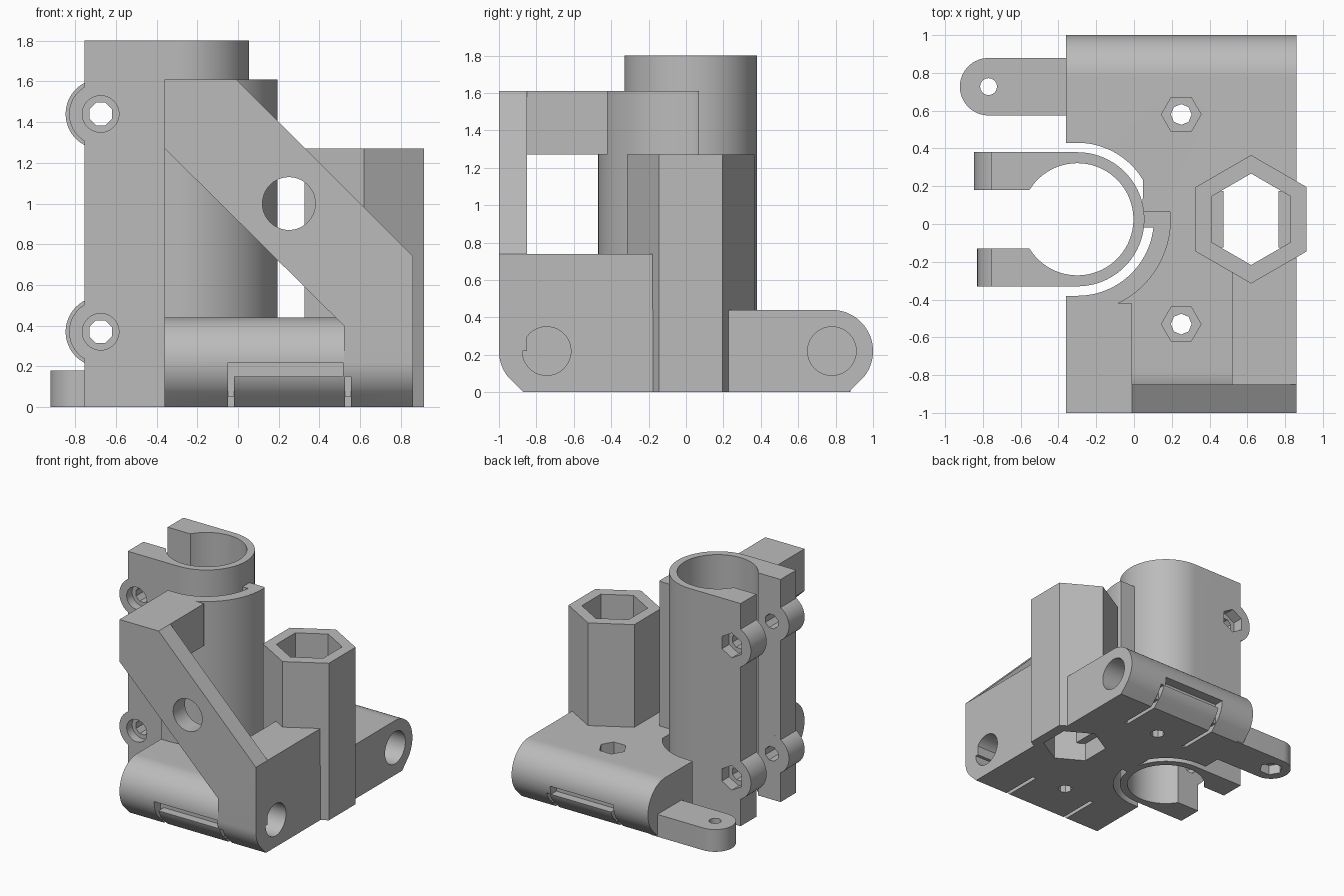
import bpy, bmesh
from math import cos, sin, radians

default = bpy.data.objects.get("Cube")
if default:
    bpy.data.objects.remove(default, do_unlink=True)

grey = bpy.data.materials.new("plain_grey")
grey.use_nodes = True
colour = (0.5, 0.5, 0.5, 1)
grey.diffuse_color = colour
grey.node_tree.nodes["Principled BSDF"].inputs["Base Color"].default_value = colour


def arc(cx, cy, r, a, b, n=32):
    steps = [radians(a + (b - a) * i / n) for i in range(n + 1)]
    return [(cx + r * cos(t), cy + r * sin(t)) for t in steps]


def ring(cx, cy, r, n=40, turn=0):
    return arc(cx, cy, r, turn, turn + 360, n)[:-1]


def rect(a, b, c, d):
    return [(a, c), (b, c), (b, d), (a, d)]


def prism(name, pts, axis, lo, hi):
    """Extrude a 2D outline along an axis."""
    place = {"x": lambda p, h: (h, p[0], p[1]),
             "y": lambda p, h: (p[0], h, p[1]),
             "z": lambda p, h: (p[0], p[1], h)}[axis]
    bm = bmesh.new()
    low = [bm.verts.new(place(p, lo)) for p in pts]
    high = [bm.verts.new(place(p, hi)) for p in pts]
    bm.faces.new(low)
    bm.faces.new(high)
    for i in range(len(pts)):
        j = (i + 1) % len(pts)
        bm.faces.new((low[i], low[j], high[j], high[i]))
    bmesh.ops.recalc_face_normals(bm, faces=bm.faces)
    mesh = bpy.data.meshes.new(name)
    bm.to_mesh(mesh)
    bm.free()
    mesh.materials.append(grey)
    ob = bpy.data.objects.new(name, mesh)
    bpy.context.collection.objects.link(ob)
    return ob


def activate(ob):
    bpy.ops.object.select_all(action="DESELECT")
    ob.select_set(True)
    bpy.context.view_layer.objects.active = ob


def cut(parts, cutters):
    for ob in parts:
        activate(ob)
        for c in cutters:
            mod = ob.modifiers.new("cut", "BOOLEAN")
            mod.operation = "DIFFERENCE"
            mod.solver = "EXACT"
            mod.object = c
            bpy.ops.object.modifier_apply(modifier=mod.name)
    for c in cutters:
        bpy.data.objects.remove(c, do_unlink=True)


CX, CY = -0.3, 0.025      # clamp tube centre
HX = 0.62                 # hexagonal column centre
parts = []

# Base with rounded long edges
back_edge = arc(0.78, 0.22, 0.22, 90, -40) + [(0.87, 0)]
front_edge = [(-y, z) for y, z in reversed(back_edge)]
base = prism("base", back_edge + front_edge, "x", -0.36, 0.86)

# Corner block and diagonal brace
block = prism("corner_block", [(-0.18, 0.74), (-1, 0.74)] +
              arc(-0.78, 0.22, 0.22, 180, 220, 10) +
              [(-0.87, 0), (-0.18, 0)], "x", 0.52, 0.86)
brace = prism("diagonal_brace", [(-0.36, 1.61), (-0.01, 1.61), (0.86, 0.74), (0.86, 0.22),
              (0.52, 0.22), (0.52, 0.4), (-0.36, 1.27)], "y", -1, -0.85)
cut([brace], [prism("brace_hole", ring(0.25, 1, 0.13), "y", -1.1, -0.7)])

# Top arm and curved wall around the clamp
arm = prism("top_arm", rect(-0.36, -0.01, -0.9, -0.42), "z", 1.27, 1.61)
wall = prism("curved_wall", [(-0.36, CY - 0.495)] + arc(CX, CY, 0.495, -90, 4) +
             [(0.19, 0.07), (0.045, 0.07), (0.045, -0.02)] +
             arc(CX, CY, 0.405, -6, -90) + [(-0.36, CY - 0.405)], "z", 0.3, 1.61)

# Clearance gap between base and clamp
gap = prism("gap_cutter", arc(CX, CY, 0.405, -90, -6) + [(0.045, -0.02)] +
            arc(CX, CY, 0.405, 31, 90) + [(-0.5, 0.43), (-0.5, -0.38)], "z", -0.1, 0.6)
cut([base], [gap])

# Hexagonal column with a through pocket and two inner ledges
column = prism("hex_column", ring(HX, CY, 0.34, 6, 30), "z", 0, 1.27)
cut([base, block, column], [prism("hex_cutter", ring(HX, CY, 0.242, 6, 30), "z", -0.1, 1.5)])
for side in (-1, 1):
    x0, x1 = sorted((HX + side * 0.145, HX + side * 0.215))
    parts.append(prism("column_ledge", rect(x0, x1, CY - 0.15, CY + 0.15), "z", 0.15, 0.25))

# Rod bores entering from the left end
cut([base, block], [prism("bore_cutter", ring(y, 0.22, 0.13), "x", -0.2, 1)
                    for y in (-0.745, 0.78)])

# Nut pockets and screw holes through the base
nuts = []
for y in (-0.53, 0.58):
    nuts.append(prism("nut_cutter", ring(0.25, y, 0.105, 6), "z", 0.3, 0.6))
    nuts.append(prism("screw_cutter", ring(0.25, y, 0.055, 8), "z", -0.1, 0.5))
cut([base], nuts)

# Strap windows and slits on the long edges
slots = []
for side in (-1, 1):
    y0, y1 = sorted((side * 0.92, side * 1.1))
    slots.append(prism("window_cutter", rect(-0.05, 0.515, y0, y1), "z", 0.15, 0.22))
    for x in (-0.05, 0.525):
        slots.append(prism("slit_cutter", rect(x, x + 0.03, y0, y1), "z", -0.1, 0.15))
        a, b = sorted((side * 0.55, side * 1.1))
        slots.append(prism("groove_cutter", rect(x, x + 0.03, a, b), "z", -0.1, 0.05))
cut([base, block], slots)

# Split clamp tube with flanges
tube = prism("clamp_tube", [(-0.755, CY - 0.355)] + arc(CX, CY, 0.355, -90, 90, 48) +
             [(-0.755, CY + 0.355), (-0.755, CY + 0.155)] +
             arc(CX, CY, 0.297, 148.5, -148.5, 56) + [(-0.755, CY - 0.155)], "z", 0, 1.8)

# Screw bosses on the flanges
bosses, holes = [], []
for z in (0.37, 1.44):
    bosses.append(prism("front_boss", arc(-0.675, z, 0.155, 90, 270), "y", -0.33, -0.13))
    bosses.append(prism("back_boss", arc(-0.675, z, 0.172, 90, 270), "y", 0.18, 0.38))
    holes.append(prism("bolt_cutter", ring(-0.675, z, 0.06, 8, 22.5), "y", -0.5, 0.5))
    holes.append(prism("head_cutter", ring(-0.675, z, 0.09), "y", -0.5, -0.26))
    holes.append(prism("nut_cutter", ring(-0.675, z, 0.1, 6, 30), "y", 0.29, 0.5))
cut([tube] + bosses, holes)

# Side tab with a screw hole and a nut pocket underneath
tab = prism("side_tab", arc(-0.77, 0.727, 0.152, 90, 270) +
            [(-0.3, 0.575), (-0.3, 0.879)], "z", 0, 0.18)
cut([tab], [prism("tab_hole", ring(-0.77, 0.727, 0.045, 16), "z", -0.1, 0.3),
            prism("tab_nut", ring(-0.77, 0.727, 0.09, 6), "z", -0.1, 0.08)])

parts += [base, block, brace, arm, wall, column, tube, tab] + bosses
for ob in parts:
    activate(ob)
    bpy.ops.object.shade_smooth_by_angle(angle=radians(25))
